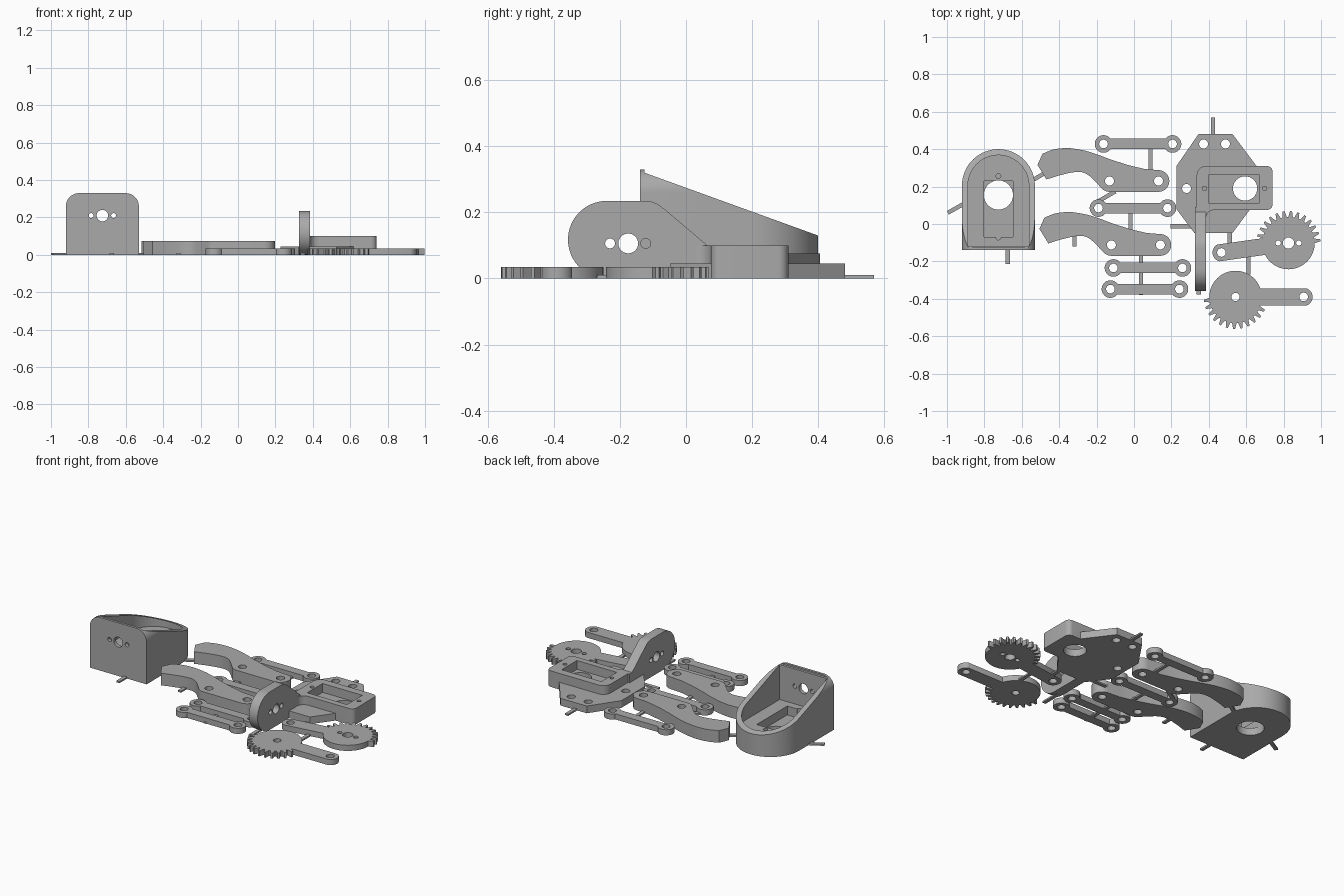
import bpy, math
from mathutils import Matrix

if "Cube" in bpy.data.objects:
    bpy.data.objects.remove(bpy.data.objects["Cube"])

grey = bpy.data.materials.new("plain_grey")
grey.diffuse_color = (0.4, 0.4, 0.4, 1)
grey.use_nodes = True
grey.node_tree.nodes["Principled BSDF"].inputs["Base Color"].default_value = grey.diffuse_color

# Extrusion frames: plan (along z), side (along x), front (along y)
PLAN = Matrix.Identity(4)
SIDE = Matrix(((0, 0, 1, 0), (1, 0, 0, 0), (0, 1, 0, 0), (0, 0, 0, 1)))
FRONT = Matrix(((1, 0, 0, 0), (0, 0, -1, 0), (0, 1, 0, 0), (0, 0, 0, 1)))


def arc(cx, cy, r, a0=0, a1=360, n=32):
    """Points on an arc, angles in degrees; a full turn omits the last point."""
    last = n if abs(a1 - a0) >= 360 else n - 1
    angles = [math.radians(a0 + (a1 - a0) * i / last) for i in range(n)]
    return [(cx + r * math.cos(a), cy + r * math.sin(a)) for a in angles]


def rect(x0, y0, x1, y1):
    return [(x0, y0), (x1, y0), (x1, y1), (x0, y1)]


def prism(name, loops, lo, hi, frame=PLAN):
    """Extrude an outline (first loop) with holes (other loops) from lo to hi."""
    cu = bpy.data.curves.new(name, 'CURVE')
    cu.dimensions, cu.fill_mode, cu.extrude = '2D', 'BOTH', (hi - lo) / 2
    for pts in loops:
        sp = cu.splines.new('POLY')
        sp.points.add(len(pts) - 1)
        for p, (u, v) in zip(sp.points, pts):
            p.co = (u, v, 0, 1)
        sp.use_cyclic_u = True
    ob = bpy.data.objects.new(name, cu)
    bpy.context.collection.objects.link(ob)
    bpy.ops.object.select_all(action='DESELECT')
    bpy.context.view_layer.objects.active = ob
    ob.select_set(True)
    bpy.ops.object.convert(target='MESH')
    ob = bpy.context.object
    ob.data.transform(frame @ Matrix.Translation((0, 0, (lo + hi) / 2)))
    # weld the caps to the walls
    bpy.ops.object.mode_set(mode='EDIT')
    bpy.ops.mesh.select_all(action='SELECT')
    bpy.ops.mesh.remove_doubles(threshold=0.0002)
    bpy.ops.mesh.normals_make_consistent(inside=False)
    bpy.ops.object.mode_set(mode='OBJECT')
    ob.data.materials.clear()
    ob.data.materials.append(grey)
    bpy.ops.object.shade_smooth_by_angle(angle=math.radians(30))
    return ob


def boolean(ob, cutter, operation):
    m = ob.modifiers.new("cut", 'BOOLEAN')
    m.operation, m.object, m.solver = operation, cutter, 'EXACT'
    bpy.context.view_layer.objects.active = ob
    bpy.ops.object.modifier_apply(modifier=m.name)
    bpy.data.objects.remove(cutter)


# Base housing: arched shell with a sloped rim and rounded front wall
hx, hy = -0.725, 0.205
housing = prism("base_housing", [[(-0.92, -0.14), (-0.53, -0.14)]
                + arc(hx, hy, 0.195, 0, 180, 40)], 0, 0.33)
boolean(housing, prism("slope", [[(-0.2, -0.1), (0.5, -0.1), (0.5, 0.094), (0.4, 0.13),
                                  (-0.125, 0.32), (-0.125, 0.34), (-0.2, 0.34)]],
                       -1.1, -0.4, SIDE), 'INTERSECT')
boolean(housing, prism("rounding", [[(-0.92, -0.1), (-0.53, -0.1)]
                       + arc(-0.6, 0.26, 0.07, 0, 90, 10)
                       + arc(-0.85, 0.26, 0.07, 90, 180, 10)],
                       -0.6, 0.3, FRONT), 'INTERSECT')
boolean(housing, prism("cavity", [[(-0.888, -0.117), (-0.562, -0.117)]
                       + arc(hx, hy, 0.163, 0, 180, 40)], 0.10, 0.5), 'DIFFERENCE')
boolean(housing, prism("motor_pocket", [rect(-0.803, -0.07, -0.647, 0.23)],
                       0.045, 0.2), 'DIFFERENCE')
boolean(housing, prism("shaft_hole", [arc(hx, 0.155, 0.078)], -0.1, 0.2), 'DIFFERENCE')
for y in (0.256, -0.094 + 0.022):
    boolean(housing, prism("screw", [arc(hx, y, 0.013, n=16)], 0.05, 0.2), 'DIFFERENCE')
for dx, r in ((0, 0.031), (-0.06, 0.013), (0.06, 0.013)):
    boolean(housing, prism("wall_hole", [arc(hx + dx, 0.21, r, n=24)],
                           0.05, 0.3, FRONT), 'DIFFERENCE')
bpy.context.view_layer.objects.active = housing
housing.select_set(True)
bpy.ops.object.shade_smooth_by_angle(angle=math.radians(30))

# Curved gripper fingers
upper = [(0.056, 0.294), (-0.035, 0.316), (-0.131, 0.347), (-0.18, 0.366), (-0.227, 0.382),
         (-0.265, 0.393), (-0.302, 0.40), (-0.337, 0.405), (-0.372, 0.406), (-0.407, 0.403),
         (-0.441, 0.396), (-0.489, 0.376), (-0.516, 0.316)]
lower = [(-0.468, 0.238), (-0.409, 0.257), (-0.345, 0.273), (-0.312, 0.278), (-0.281, 0.278),
         (-0.258, 0.270), (-0.238, 0.257), (-0.21, 0.23)]
for i, (dx, dy) in enumerate(((0, 0), (0.01, -0.342))):
    outline = (arc(0.131, 0.23, 0.058, -90, 82, 18) + upper + lower
               + arc(-0.131, 0.23, 0.058, 215, 270, 8))
    loops = [outline, arc(0.131, 0.23, 0.024), arc(-0.131, 0.23, 0.024)]
    prism(f"finger_{i + 1}", [[(x + dx, y + dy) for x, y in lp] for lp in loops], 0, 0.075)

# Dog-bone links
for i, (x, y) in enumerate(((-0.163, 0.428), (-0.19, 0.085), (-0.11, -0.235), (-0.126, -0.348))):
    a = math.degrees(math.asin(0.028 / 0.047))
    x2 = x + 0.369
    prism(f"link_{i + 1}", [arc(x, y, 0.047, a, 360 - a, 24)
                            + arc(x2, y, 0.047, a - 180, 180 - a, 24),
                            arc(x, y, 0.023), arc(x2, y, 0.023)], 0, 0.035)


# Half-toothed gears with a lever arm
def gear(name, cx, cy, arm_angle, arm_len, first_tooth, holes):
    hub, tip, half, pitch, count = 0.14, 0.171, 0.045, 13.4, 13
    d = math.degrees(math.asin(half / hub))
    polar = [(a, hub) for a in range(0, 360, 5)]
    polar = [(a, r) for a, r in polar
             if (a - first_tooth + 6) % 360 > pitch * count]
    for t in range(count):
        for off, r in ((-5, hub), (-1.9, tip), (1.9, tip), (5, hub)):
            polar.append((first_tooth + t * pitch + off, r))
    # order around the hub, starting beside the arm
    polar = sorted(((a - arm_angle) % 360, r) for a, r in polar)
    polar = [(d, hub)] + [p for p in polar if d + 1 < p[0] < 359 - d] + [(360 - d, hub)]
    pts = [(r * math.cos(math.radians(a)), r * math.sin(math.radians(a))) for a, r in polar]
    pts += arc(arm_len, 0, 0.048, -70, 70, 20)
    loops = [pts, arc(arm_len, 0, 0.023)]
    c, s = math.cos(math.radians(arm_angle)), math.sin(math.radians(arm_angle))
    loops = [[(cx + c * x - s * y, cy + s * x + c * y) for x, y in lp] for lp in loops]
    loops += [arc(cx + dx, cy, r, n=20) for dx, r in holes]
    prism(name, loops, 0, 0.035)


gear("drive_gear", 0.826, -0.102, 188, 0.362, 5,
     ((0, 0.03), (-0.055, 0.014), (0.055, 0.014)))
gear("idle_gear", 0.543, -0.39, 0, 0.364, 187, ((0, 0.022),))

# Gripper body: base plate, motor block and upright bracket
corner = arc(0.711, 0.28, 0.03, 90, 0, 8) + arc(0.711, 0.105, 0.03, 0, -90, 8)
prism("gripper_plate", [[(0.345, 0.481), (0.527, 0.481), (0.655, 0.31)] + corner
                        + [(0.618, 0.075), (0.527, -0.048), (0.323, -0.048),
                           (0.227, 0.08), (0.227, 0.31)],
                        arc(0.594, 0.19, 0.065), arc(0.372, 0.428, 0.024),
                        arc(0.489, 0.428, 0.024), arc(0.281, 0.19, 0.024)], 0, 0.045)
prism("motor_block", [corner + [(0.335, 0.075)] + arc(0.385, 0.26, 0.05, 180, 90, 10),
                      rect(0.398, 0.112, 0.671, 0.262), arc(0.377, 0.19, 0.012, n=16),
                      arc(0.698, 0.19, 0.012, n=16)], 0.045, 0.10)
prism("upright_bracket", [arc(-0.24, 0.1175, 0.1175, 90, 270, 28)
                          + [(0.09, 0), (0.09, 0.10), (0.065, 0.10), (-0.065, 0.21),
                             (-0.085, 0.225), (-0.105, 0.233), (-0.125, 0.235)],
                          arc(-0.175, 0.106, 0.03), arc(-0.23, 0.106, 0.015, n=20),
                          arc(-0.122, 0.106, 0.015, n=20)], 0.325, 0.385, SIDE)
# Concave gusset between bracket and block
prism("bracket_fillet", [[(0.38, 0.08)] + arc(0.43, 0.03, 0.045, 180, 90, 8)
                         + [(0.43, 0.08)]], 0.04, 0.10)

# Thin strips joining the parts
strips = [(0.422, 0.47, 0.422, 0.57), (0.088, 0.28, 0.088, 0.40), (-0.995, 0.06, -0.91, 0.108),
          (-0.535, 0.238, -0.44, 0.295), (-0.675, -0.215, -0.675, -0.13),
          (-0.318, -0.12, -0.318, -0.04), (-0.19, 0.122, -0.10, 0.174),
          (-0.019, -0.04, -0.019, 0.065), (0.037, -0.38, 0.037, -0.17),
          (0.195, -0.012, 0.33, -0.012), (0.512, -0.11, 0.512, -0.03),
          (0.612, -0.27, 0.612, -0.11), (0.346, -0.377, 0.346, -0.22)]
for i, (x0, y0, x1, y1) in enumerate(strips):
    n = math.hypot(x1 - x0, y1 - y0)
    u, v = -(y1 - y0) / n * 0.011, (x1 - x0) / n * 0.011
    prism(f"strip_{i + 1}", [[(x0 - u, y0 - v), (x1 - u, y1 - v),
                              (x1 + u, y1 + v), (x0 + u, y0 + v)]], 0, 0.01)
